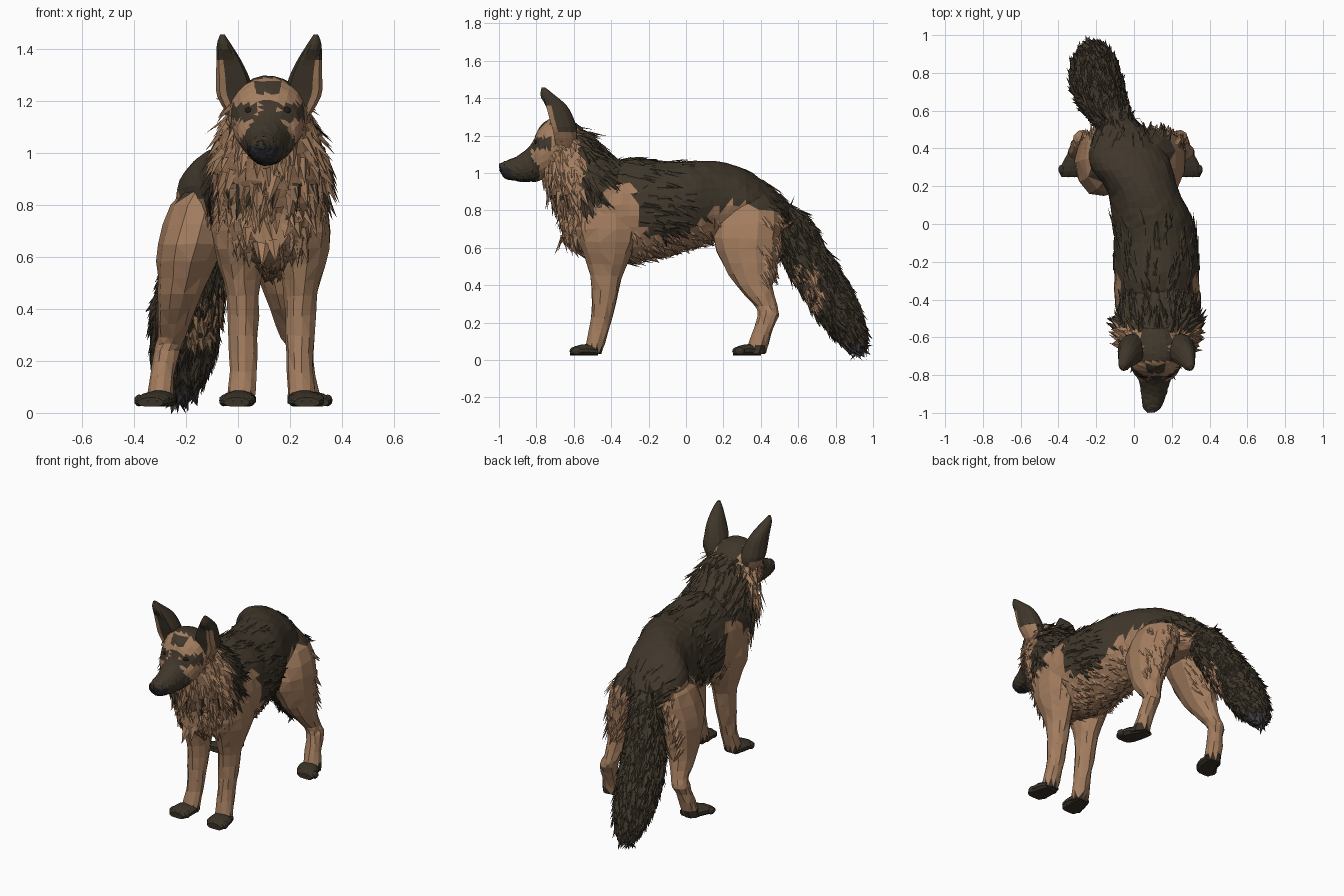
import bpy, bmesh, math, random
from mathutils import Vector

random.seed(7)
if "Cube" in bpy.data.objects:
    bpy.data.objects.remove(bpy.data.objects["Cube"])

COLOURS = [("tan_fur", (0.37, 0.207, 0.115)), ("dark_fur", (0.051, 0.038, 0.024)),
           ("paw_fur", (0.042, 0.033, 0.022)), ("grey_fur", (0.062, 0.055, 0.058)),
           ("nose_black", (0.022, 0.022, 0.025)), ("eye_brown", (0.02, 0.012, 0.008))]
TAN, DARK, PAW, GREY, BLACK, EYE = range(len(COLOURS))
materials = []
for name, rgb in COLOURS:
    m = bpy.data.materials.new(name)
    m.use_nodes = True
    m.diffuse_color = (*rgb, 1)
    bsdf = next(n for n in m.node_tree.nodes if n.type == "BSDF_PRINCIPLED")
    bsdf.inputs["Base Color"].default_value = (*rgb, 1)
    bsdf.inputs["Roughness"].default_value = 0.9
    materials.append(m)

X, Y, Z = Vector((1, 0, 0)), Vector((0, 1, 0)), Vector((0, 0, 1))


def finish(name, bm):
    me = bpy.data.meshes.new(name)
    bm.to_mesh(me)
    bm.free()
    for m in materials:
        me.materials.append(m)
    ob = bpy.data.objects.new(name, me)
    bpy.context.collection.objects.link(ob)


def resample(keys, steps):
    """Catmull-Rom through rows of (x, y, z, radius, radius)."""
    out = []
    for i in range(len(keys) - 1):
        a, b, c, d = (keys[min(max(j, 0), len(keys) - 1)] for j in range(i - 1, i + 3))
        for s in range(steps):
            t = s / steps
            out.append([q + 0.5 * t * (r - p + t * (2*p - 5*q + 4*r - w + t * (3*(q - r) + w - p)))
                        for p, q, r, w in zip(a, b, c, d)])
    return out + [list(keys[-1])]


def add_tufts(bm, skin, count, length, width, flow, lift, rule, accept):
    """Scatter pointed, creased locks of fur that lie along the flow direction."""
    for f in random.choices(skin, weights=[f.calc_area() for f in skin], k=count):
        ws = [random.random() for _ in f.verts]
        p = sum((v.co * w for v, w in zip(f.verts, ws)), Vector()) / sum(ws)
        n = f.normal
        if not accept(p, n):
            continue
        d = Vector(flow) + Vector([random.uniform(-0.3, 0.3) for _ in range(3)])
        d = (d - n * d.dot(n)).normalized()
        side = d.cross(n) * width * random.uniform(0.7, 1.3)
        size = length * random.uniform(0.6, 1.2)
        tip = p + d * size + n * size * lift * random.uniform(0.5, 1.3)
        vs = [bm.verts.new(c) for c in (p - side, p + n * width * 0.5, p + side, tip)]
        colour = rule(p, n)
        for tri in ((0, 1, 3), (1, 2, 3)):
            bm.faces.new([vs[k] for k in tri]).material_index = colour


def loft(name, keys, axis, rule, sides=12, steps=2, rough=0.0, shape=None, tufts=()):
    """Skin elliptical cross-sections, colour faces by rule, then grow fur."""
    bm = bmesh.new()
    axis = Vector(axis).normalized()
    u = (X - axis * axis.x).normalized()
    v = axis.cross(u)
    rings = []
    for x, y, z, ru, rv in resample(keys, steps):
        c, ring = Vector((x, y, z)), []
        for k in range(sides):
            a = math.tau * (k + 0.5) / sides
            co = c + u * ru * math.cos(a) + v * rv * math.sin(a)
            co += Vector([random.uniform(-rough, rough) for _ in range(3)])
            ring.append(bm.verts.new(shape(co, c) if shape else co))
        rings.append(ring)
    for r, q in zip(rings, rings[1:]):
        for k in range(sides):
            j = (k + 1) % sides
            bm.faces.new((r[k], r[j], q[j], q[k]))
    bm.faces.new(rings[0])
    bm.faces.new(rings[-1])
    bmesh.ops.triangulate(bm, faces=bm.faces)
    bmesh.ops.recalc_face_normals(bm, faces=bm.faces)
    bm.normal_update()
    skin = list(bm.faces)
    for f in skin:
        f.material_index = rule(f.calc_center_median(), f.normal)
    for count, length, width, flow, lift, accept in tufts:
        add_tufts(bm, skin, count, length, width, flow, lift, rule, accept)
    finish(name, bm)


# Coat pattern: the saddle's lower edge as (y, z) points
EDGE = [(-0.57, 0.84), (-0.46, 0.83), (-0.43, 0.93), (-0.29, 0.95), (-0.25, 0.70), (-0.2, 0.65),
        (0, 0.68), (0.1, 0.75), (0.2, 0.83), (0.4, 0.84), (0.5, 0.78), (0.6, 0.6)]


def coat(p, n):
    if p.y < -0.56 - 0.25 * max(p.z - 1.1, 0):
        streak = p.y < -0.6 and 0.82 < p.z < 0.89 and random.random() < 0.2
        return DARK if streak else TAN
    z = EDGE[-1][1]
    for (y0, z0), (y1, z1) in zip(EDGE, EDGE[1:]):
        if p.y < y1:
            z = z0 + (z1 - z0) * max(0, (p.y - y0) / (y1 - y0))
            break
    return DARK if p.z > z + random.uniform(-0.02, 0.02) else TAN


# Torso with its back, chest and belly fur
loft("torso", [(0.125, -0.66, 0.74, 0.08, 0.11), (0.125, -0.58, 0.76, 0.17, 0.18),
               (0.125, -0.45, 0.79, 0.22, 0.24), (0.12, -0.3, 0.80, 0.225, 0.28),
               (0.115, -0.1, 0.81, 0.218, 0.25), (0.09, 0.05, 0.835, 0.208, 0.23),
               (0.045, 0.18, 0.85, 0.19, 0.21), (-0.02, 0.32, 0.84, 0.215, 0.18),
               (-0.05, 0.45, 0.80, 0.17, 0.13), (-0.08, 0.55, 0.76, 0.08, 0.08)],
     Y, coat, sides=28, steps=4, rough=0.003, tufts=[
         (800, 0.09, 0.014, (0, 1, -0.3), 0.08,
          lambda p, n: p.z > 0.7 and (-0.25 < p.y < 0 or p.y > 0.4 or p.z > 0.98 and p.y < 0)),
         (1300, 0.06, 0.014, (0, 0.6, -0.8), 0.35, lambda p, n: n.z < -0.35 and p.y < 0.2),
         (500, 0.08, 0.024, (0, 0.2, -1), 0.3, lambda p, n: p.y < -0.5 and n.y < -0.3)])

# Neck and ruff
loft("neck", [(0.118, -0.69, 1.16, 0.13, 0.13), (0.118, -0.64, 1.10, 0.165, 0.16),
              (0.122, -0.57, 0.99, 0.21, 0.195), (0.128, -0.47, 0.87, 0.22, 0.225),
              (0.125, -0.38, 0.80, 0.2, 0.21)], (0, 0.68, -0.73), coat,
     sides=24, steps=4, rough=0.004, tufts=[
         (650, 0.10, 0.026, (0, 0.35, -1), 0.35, lambda p, n: p.y < -0.5 and n.y < 0.4),
         (450, 0.10, 0.016, (0, 1, -0.8), 0.15, lambda p, n: n.y > 0 and p.z > 0.85)])


def face(p, n):
    dx = abs(p.x - 0.115)
    if p.y < -0.94 and p.z < 1.03 or p.y < -0.8 and p.z < 0.97:
        return BLACK
    muzzle = p.y < -0.785 and dx < 0.03 + 0.6 * max(1.17 - p.z, 0) and p.z < 1.2
    eye_patch = p.y < -0.72 and 1.125 < p.z < 1.19 and dx > 0.045
    crown = p.y < -0.73 and 1.23 < p.z < 1.28 and dx < 0.05
    nape = p.y > -0.73 and p.z > 1.2 and dx < 0.08
    return DARK if muzzle or eye_patch or crown or nape else TAN


# Head, muzzle and cheek fur
loft("head", [(0.09, -0.998, 1.032, 0.018, 0.016), (0.095, -0.97, 1.018, 0.048, 0.045),
              (0.105, -0.9, 1.024, 0.067, 0.068), (0.11, -0.83, 1.052, 0.084, 0.10),
              (0.115, -0.785, 1.10, 0.12, 0.142), (0.115, -0.72, 1.14, 0.145, 0.155),
              (0.115, -0.63, 1.15, 0.15, 0.14), (0.115, -0.55, 1.15, 0.10, 0.09)],
     Y, face, sides=24, steps=5, rough=0.002, tufts=[
         (220, 0.09, 0.024, (0, 0.8, -0.9), 0.4,
          lambda p, n: p.y > -0.74 and p.z < 1.2 and abs(n.x) > 0.4)])


def ball(name, centre, size, mat):
    bm = bmesh.new()
    bmesh.ops.create_icosphere(bm, subdivisions=2, radius=1)
    for v in bm.verts:
        v.co = Vector([c + a * s for c, a, s in zip(centre, v.co, size)])
    for f in bm.faces:
        f.material_index = mat
    finish(name, bm)


ball("nose", (0.092, -0.972, 1.035), (0.03, 0.024, 0.022), BLACK)


def cup(co, c):
    """Press the front of an ear flat."""
    return Vector((co.x, max(co.y, c.y - 0.045), co.z))


# Ears and eyes
EAR = [(0.10, -0.65, 1.13, 0.05, 0.06), (0.13, -0.665, 1.22, 0.072, 0.085),
       (0.14, -0.685, 1.29, 0.066, 0.085), (0.156, -0.705, 1.36, 0.048, 0.068),
       (0.174, -0.742, 1.42, 0.028, 0.036), (0.18, -0.762, 1.457, 0.009, 0.010)]
for side, s in (("right", -1), ("left", 1)):
    def ear_rule(p, n, s=s):
        across = (p.x - 0.12) * s - (0.13 + 0.18 * (p.z - 1.17))
        low = 1.22 if n.y > -0.3 else 1.36
        return TAN if p.z < low and across > 0.012 else DARK
    loft(side + "_ear", [(0.12 + s * k[0], *k[1:]) for k in EAR], Z, ear_rule,
         sides=14, steps=3, shape=cup)
    ball(side + "_eye", (0.115 + s * 0.07, -0.797, 1.165), (0.02, 0.014, 0.014), EYE)

# Legs and paws
FORE = [(0.05, -0.42, 0.95, 0.05, 0.10), (0.02, -0.425, 0.85, 0.09, 0.15),
        (0.0, -0.425, 0.70, 0.10, 0.175), (0.01, -0.42, 0.57, 0.088, 0.13),
        (0.02, -0.425, 0.45, 0.064, 0.085), (0.02, -0.44, 0.30, 0.058, 0.062),
        (0.02, -0.465, 0.16, 0.05, 0.052), (0.012, -0.505, 0.035, 0.056, 0.05)]
HIND = [(-0.11, 0.34, 0.89, 0.06, 0.10), (-0.14, 0.34, 0.80, 0.12, 0.17),
        (-0.18, 0.325, 0.65, 0.13, 0.18), (-0.21, 0.34, 0.52, 0.10, 0.145),
        (-0.235, 0.365, 0.40, 0.075, 0.10), (-0.255, 0.43, 0.29, 0.052, 0.06),
        (-0.275, 0.44, 0.24, 0.05, 0.055), (-0.29, 0.405, 0.14, 0.048, 0.05),
        (-0.30, 0.37, 0.035, 0.056, 0.055)]
PAWS = [(0.06, 0.045, 0.05, 0.028), (0, 0.052, 0.068, 0.035),
        (-0.06, 0.047, 0.07, 0.029), (-0.09, 0.04, 0.05, 0.02)]


def leg_rule(p, n):
    return PAW if p.z < 0.065 else coat(p, n) if p.y > 0 or p.z > 0.8 else TAN


def flat_sole(co, c):
    return Vector((co.x, co.y, max(co.z, 0.025)))


for part, keys, mid, px, py, splay in (("front", FORE, 0.13, 0.004, -0.53, 0.1),
                                       ("hind", HIND, -0.018, -0.305, 0.34, 0.35)):
    for side, s in (("right", 1), ("left", -1)):
        name = f"{side}_{part}"
        loft(name + "_leg", [(mid + s * (k[0] - mid), *k[1:]) for k in keys], Z, leg_rule,
             sides=11, rough=0.004, tufts=[
                 (350, 0.08, 0.016, (0, 0.6, -1), 0.3, lambda p, n: p.y > 0.3 and n.y > 0.3 and p.z > 0.45)])
        cx = mid + s * (px - mid)
        loft(name + "_paw", [(cx + s * splay * d, py + d, *rest) for d, *rest in PAWS],
             Y, lambda p, n: PAW, sides=12, shape=flat_sole)
        for i in range(4):
            off = (i - 1.5) * 0.034
            ball(f"{name}_toe_{i + 1}", (cx + off - s * splay * 0.073, py - 0.073 + abs(off) * 0.4, 0.048),
                 (0.019, 0.027, 0.023), PAW)


def tail_rule(p, n):
    if p.z < 0.11:
        return GREY
    patch = 0.56 < p.y < 0.72 and 0.28 < p.z < 0.53 and n.y < 0.25 and n.x > -0.3
    return TAN if patch and random.random() < 0.6 else DARK


# Bushy tail
FLOW = (-0.06, 0.42, -0.66)
loft("tail", [(-0.07, 0.48, 0.80, 0.07, 0.07), (-0.11, 0.56, 0.70, 0.09, 0.105),
              (-0.165, 0.65, 0.53, 0.12, 0.115), (-0.2, 0.75, 0.37, 0.13, 0.115),
              (-0.21, 0.84, 0.22, 0.115, 0.10), (-0.22, 0.90, 0.115, 0.075, 0.07),
              (-0.22, 0.93, 0.06, 0.03, 0.03)], FLOW, tail_rule,
     sides=18, steps=4, rough=0.004, tufts=[(1300, 0.07, 0.02, FLOW, 0.25, lambda p, n: True)])
